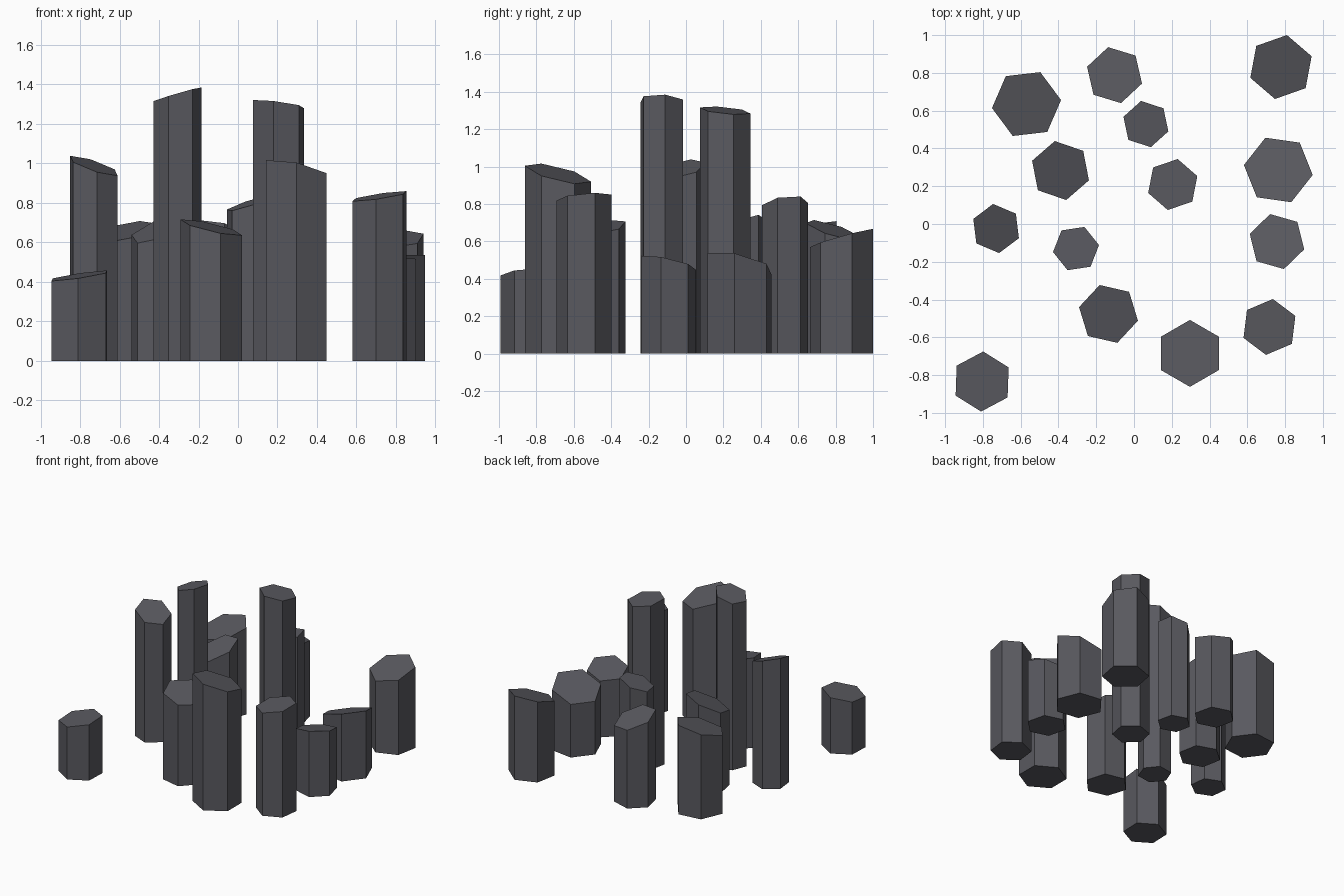
import bpy, bmesh
from math import cos, sin, radians

if "Cube" in bpy.data.objects:
    bpy.data.objects.remove(bpy.data.objects["Cube"])

# Dark stone shared by every column
stone = bpy.data.materials.new("dark_basalt")
stone.diffuse_color = (0.10, 0.10, 0.115, 1)
stone.use_nodes = True
stone.node_tree.nodes["Principled BSDF"].inputs["Base Color"].default_value = stone.diffuse_color


def column(name, x, y, r, turn, h, sx, sy):
    """Upright hexagonal prism on the ground with a slanted flat top.
    h is the height at the axis, sx and sy the slope of the top."""
    bm = bmesh.new()
    bottom, top = [], []
    for i in range(6):
        a = radians(turn + 60 * i)
        dx, dy = r * cos(a), r * sin(a)
        bottom.append(bm.verts.new((dx, dy, 0)))
        top.append(bm.verts.new((dx, dy, h + sx * dx + sy * dy)))
    bm.faces.new(bottom[::-1])
    bm.faces.new(top)
    for i in range(6):
        j = (i + 1) % 6
        bm.faces.new((bottom[i], bottom[j], top[j], top[i]))
    mesh = bpy.data.meshes.new(name)
    bm.to_mesh(mesh)
    bm.free()
    mesh.materials.append(stone)
    obj = bpy.data.objects.new(name, mesh)
    obj.location = (x, y, 0)
    bpy.context.collection.objects.link(obj)


# Back row
column("back_left_column", -.569, .635, .184, 6.6, .656, .16, .24)
column("back_middle_column", -.103, .788, .152, 43, .66, -.21, -.30)
column("back_slim_column", .063, .529, .125, 42, .80, .32, .12)
column("back_right_column", .778, .831, .172, 19.4, .618, .06, .28)
# Middle cluster
column("right_wide_column", .764, .286, .184, 51.8, .48, .28, -.22)
column("left_inner_column", -.389, .283, .159, 41, .669, .32, .33)
column("tall_right_column", .205, .209, .1375, 19, 1.30, -.13, -.095)
column("left_outer_column", -.73, -.024, .131, 37, .988, -.33, .21)
column("tall_left_column", -.307, -.13, .123, 8.6, 1.35, .29, -.04)
column("right_short_column", .757, -.093, .15, 44, .486, .15, -.22)
# Front row
column("front_middle_column", -.135, -.476, .16, 47, .676, -.23, .13)
column("front_wide_column", .296, -.685, .177, 30, .962, -.215, -.24)
column("front_right_column", .717, -.545, .149, 23, .834, .15, .09)
column("front_left_column", -.804, -.834, .159, 28, .431, .15, .08)
